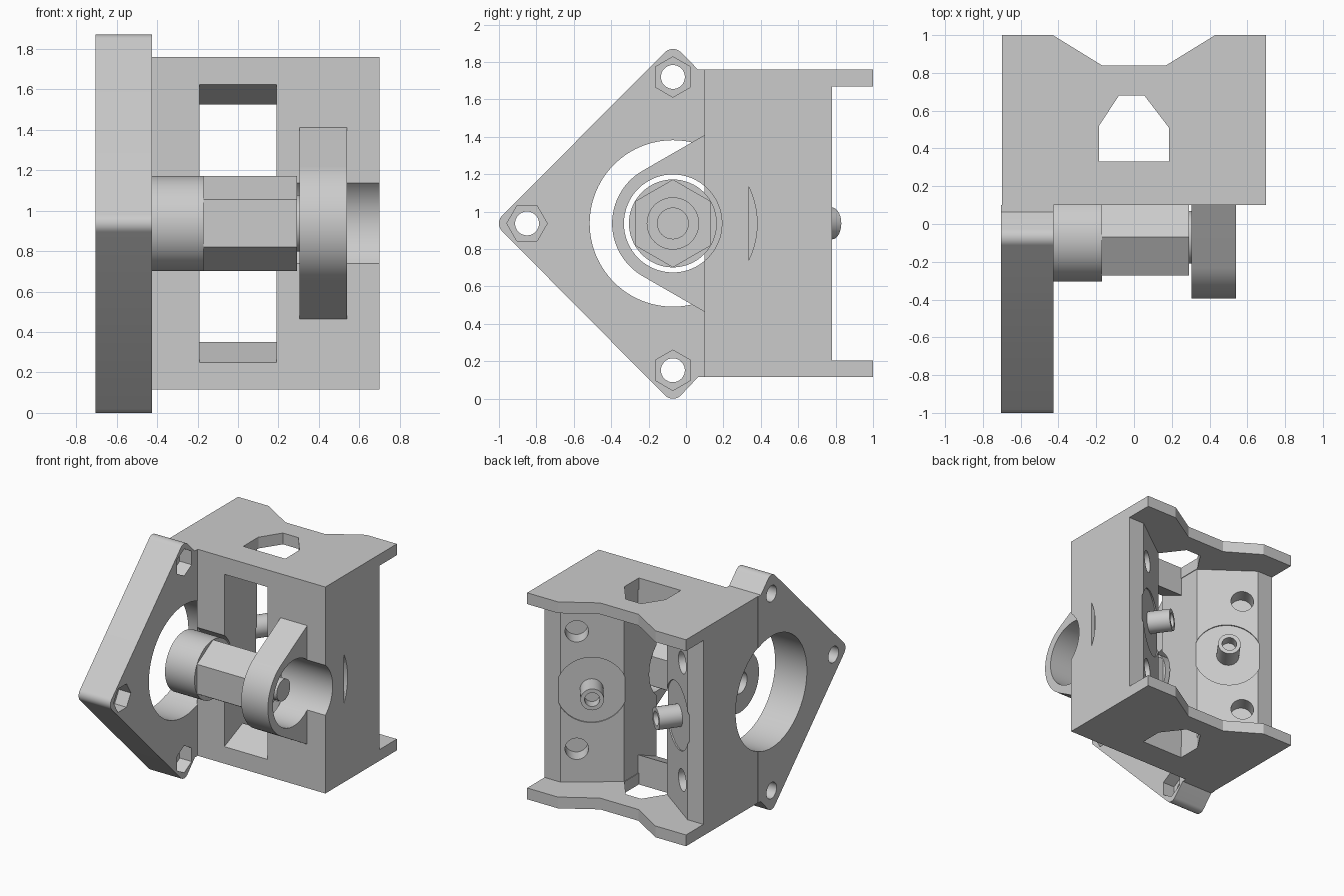
import bpy, bmesh, math
from mathutils import Vector, Matrix

if "Cube" in bpy.data.objects:
    bpy.data.objects.remove(bpy.data.objects["Cube"])

CY, CZ = -0.07, 0.937          # main shaft axis (runs along x)
grey = bpy.data.materials.new("light grey")
grey.diffuse_color = (0.6, 0.6, 0.6, 1)
grey.use_nodes = True
grey.node_tree.nodes["Principled BSDF"].inputs["Base Color"].default_value = grey.diffuse_color


def arc(cx, cy, r, a0, a1, n):
    return [(cx + r * math.cos(math.radians(a0 + (a1 - a0) * i / n)),
             cy + r * math.sin(math.radians(a0 + (a1 - a0) * i / n))) for i in range(n + 1)]


def finish(name, bm):
    bmesh.ops.recalc_face_normals(bm, faces=bm.faces)
    me = bpy.data.meshes.new(name)
    bm.to_mesh(me)
    bm.free()
    me.materials.append(grey)
    ob = bpy.data.objects.new(name, me)
    bpy.context.collection.objects.link(ob)
    return ob


def loft(name, lower, upper):
    """Solid between two matching 3D outlines."""
    bm = bmesh.new()
    a = [bm.verts.new(p) for p in lower]
    b = [bm.verts.new(p) for p in upper]
    bm.faces.new(a)
    bm.faces.new(b)
    for i in range(len(a)):
        j = (i + 1) % len(a)
        bm.faces.new((a[i], a[j], b[j], b[i]))
    return finish(name, bm)


def prism_x(name, pts, x0, x1):
    return loft(name, [(x0, y, z) for y, z in pts], [(x1, y, z) for y, z in pts])


def prism_z(name, pts, z0, z1):
    return loft(name, [(x, y, z0) for x, y in pts], [(x, y, z1) for x, y in pts])


def rod(name, p0, p1, r, n=64, turn=0.0):
    """Cylinder or regular prism from p0 to p1."""
    p0, p1 = Vector(p0), Vector(p1)
    d = p1 - p0
    bm = bmesh.new()
    m = Matrix.Translation((p0 + p1) / 2) @ d.to_track_quat('Z', 'Y').to_matrix().to_4x4() \
        @ Matrix.Rotation(turn, 4, 'Z')
    bmesh.ops.create_cone(bm, cap_ends=True, segments=n, radius1=r, radius2=r,
                          depth=d.length, matrix=m)
    return finish(name, bm)


def axle(name, x0, x1, r, n=64, y=CY, z=CZ, turn=0.0):
    pts = [(y + r * math.cos(turn + 2 * math.pi * i / n),
            z + r * math.sin(turn + 2 * math.pi * i / n)) for i in range(n)]
    return prism_x(name, pts, x0, x1)


def cut(ob, *cutters):
    for c in cutters:
        mod = ob.modifiers.new("cut", 'BOOLEAN')
        mod.operation, mod.solver, mod.object = 'DIFFERENCE', 'EXACT', c
        bpy.context.view_layer.objects.active = ob
        bpy.ops.object.modifier_apply(modifier=mod.name)
        bpy.data.objects.remove(c)


# Housing: solid box with top and bottom plates reaching further back
outline = [(-0.7, 0.1), (0.7, 0.1), (0.7, 1), (0.43, 1), (0.17, 0.84),
           (-0.17, 0.84), (-0.43, 1), (-0.7, 1)]
housing = prism_z("housing", outline, 0.115, 1.76)
cavity = [(-0.19, 0.33), (0.19, 0.33), (0.19, 0.51), (0.56, 0.78), (0.8, 0.78),
          (0.8, 1.1), (-0.8, 1.1), (-0.8, 0.78), (-0.56, 0.78), (-0.19, 0.51)]
plate_hole = [(-0.185, 0.33), (0.185, 0.33), (0.185, 0.51), (0.055, 0.68),
              (-0.08, 0.68), (-0.185, 0.52)]


def window(y, low, high):
    return [(-0.19, y, low), (0.19, y, low), (0.19, y, high), (-0.19, y, high)]


cut(housing,
    prism_z("cavity_cutter", cavity, 0.205, 1.67),
    prism_z("plate_hole_cutter", plate_hole, 0, 2),
    loft("window_cutter", window(0.0, 0.207, 1.667), window(0.36, 0.363, 1.511)),
    axle("shaft_clearance_cutter", -0.428, 0.8, 0.262),
    axle("flange_bore_cutter", -0.8, -0.43, 0.445, 96),
    prism_x("side_recess_cutter", arc(CY, CZ, 0.45, -25.8, 25.8, 20), 0.67, 0.8))

# Slanted mounts inside: shallow round seat, two blind holes, hollow stub
stubs = []
for s, side in ((-1, "left"), (1, "right")):
    n = Vector((-s * 0.59, 0.807, 0))
    c = Vector((s * 0.378, 0.647, CZ))
    cut(housing, rod("seat_cutter", c - n * 0.01, c + n * 0.03, 0.26))
    for dz in (-0.468, 0.468):
        h = Vector((s * 0.465, 0.711, CZ + dz))
        cut(housing, rod("blind_hole_cutter", h - n * 0.13, h + n * 0.1, 0.085, 40))
    stub = rod(side + "_stub", c - n * 0.05, c + n * 0.165, 0.085, 40)
    cut(stub, rod("stub_hole_cutter", c + n * 0.08, c + n * 0.3, 0.055, 32))
    stubs.append(stub)

# Flange: rounded diamond plate with large bore and three bolt holes
flange_pts = (arc(-0.94, CZ, 0.06, 225, 135, 10) + arc(CY, 1.81, 0.06, 135, 45, 10)
              + [(0.064, 1.76), (0.1, 1.76), (0.1, 0.115), (0.064, 0.115)]
              + arc(CY, 0.06, 0.06, -45, -135, 10))
flange = prism_x("flange", flange_pts, -0.705, -0.425)
cut(flange, axle("bore_cutter", -0.8, -0.3, 0.445, 96))
for y, z, turn in ((-0.85, CZ, 0), (CY, 1.72, math.pi / 2), (CY, 0.152, math.pi / 2)):
    cut(flange, axle("bolt_cutter", -0.8, -0.3, 0.064, 32, y, z),
        axle("nut_pocket_cutter", -0.53, -0.3, 0.108, 6, y, z, turn))

# Bearing bracket: tapered lug on the front with a through bore
bracket_pts = [(0.1, 0.464), (0.1, 1.41)] + arc(CY, CZ, 0.325, 120, 240, 32)
bracket = prism_x("bearing_bracket", bracket_pts, 0.305, 0.54)
cut(bracket, axle("bracket_bore_cutter", 0.2, 0.8, 0.262))

# Shaft: round collar, hexagonal body, washer boss and end pin
collar = axle("shaft_collar", -0.43, -0.17, 0.235)
cut(collar, axle("collar_hole_cutter", -0.6, -0.25, 0.085, 40))
hex_body = axle("hex_shaft", -0.17, 0.292, 0.235, 6, turn=math.pi / 2)
boss = axle("shaft_boss", 0.292, 0.32, 0.14, 48)
pin = axle("shaft_pin", 0.32, 0.45, 0.085, 40)

for ob in [housing, flange, bracket, collar, hex_body, boss, pin] + stubs:
    bpy.ops.object.select_all(action='DESELECT')
    ob.select_set(True)
    bpy.context.view_layer.objects.active = ob
    bpy.ops.object.shade_smooth_by_angle(angle=math.radians(25))
